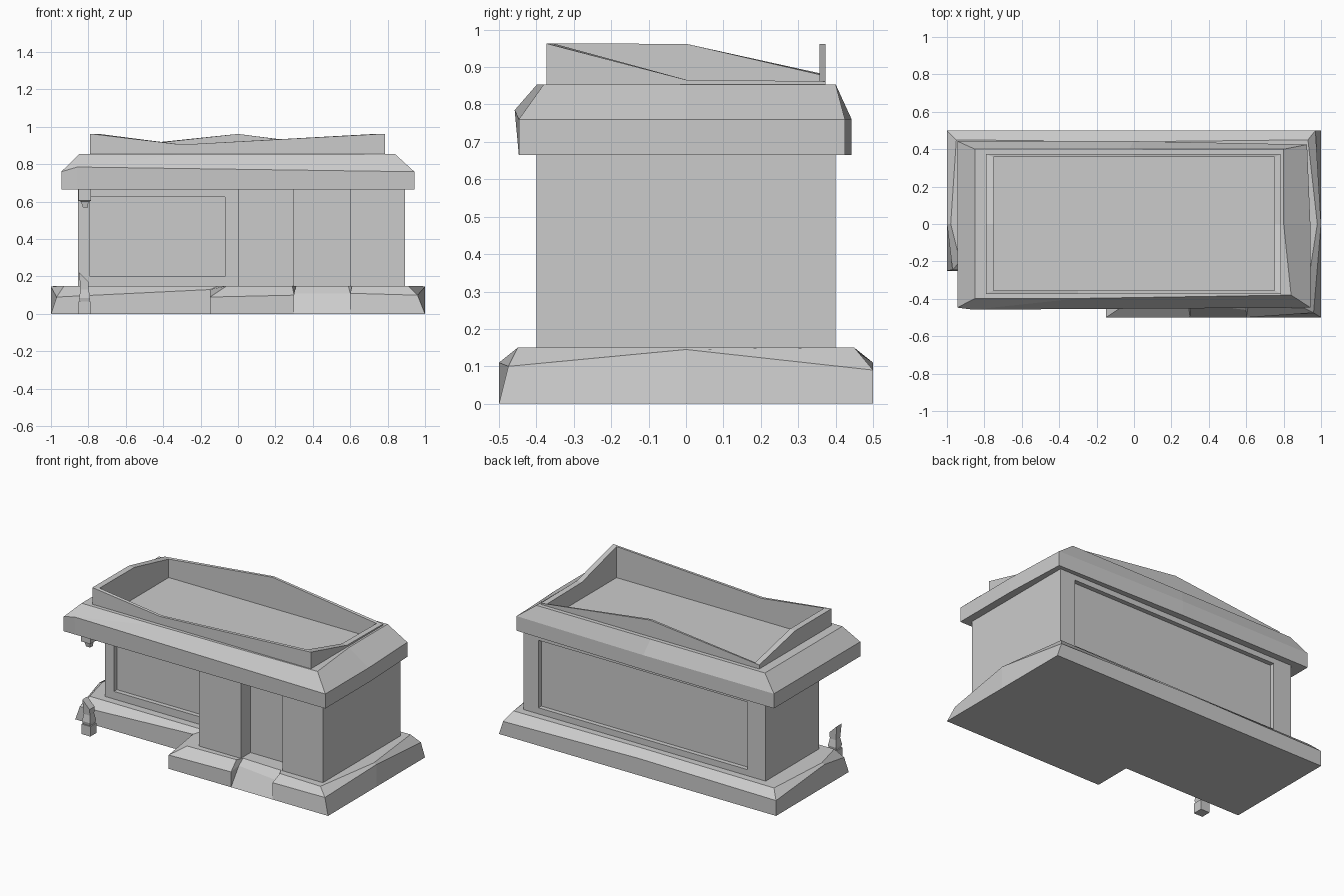
import bpy, bmesh

if "Cube" in bpy.data.objects:
    bpy.data.objects.remove(bpy.data.objects["Cube"])


def loft(name, rings):
    """Skin a list of equal-length point rings and cap both ends."""
    bm = bmesh.new()
    vr = [[bm.verts.new(p) for p in r] for r in rings]
    n = len(rings[0])
    for a, b in zip(vr, vr[1:]):
        for i in range(n):
            j = (i + 1) % n
            bm.faces.new((a[i], a[j], b[j], b[i]))
    bm.faces.new(vr[0][::-1])
    bm.faces.new(vr[-1])
    bmesh.ops.remove_doubles(bm, verts=bm.verts, dist=0.0005)
    bmesh.ops.recalc_face_normals(bm, faces=bm.faces)
    me = bpy.data.meshes.new(name)
    bm.to_mesh(me)
    bm.free()
    ob = bpy.data.objects.new(name, me)
    bpy.context.collection.objects.link(ob)
    return ob


def at(z, pts):
    return [(x, y, z) for x, y in pts]


def rect(x0, x1, y0, y1):
    return [(x0, y0), (x1, y0), (x1, y1), (x0, y1)]


def box(name, x0, x1, y0, y1, z0, z1):
    return loft(name, [at(z0, rect(x0, x1, y0, y1)), at(z1, rect(x0, x1, y0, y1))])


# Chipped plinth: floor outline, worn edge, flat top (front left corner broken away)
floor = [(-1, -.25), (-.15, -.25), (-.15, -.5), (.3, -.5), (.3, -.5), (.6, -.5), (.6, -.5),
         (1, -.5), (1, 0), (1, .5), (0, .5), (-1, .5), (-1, 0)]
worn = [(-.97, -.245, .09), (-.15, -.25, .13), (-.15, -.5, .09), (.3, -.5, .1),
        (.3, -.42, .11), (.6, -.46, .11), (.6, -.5, .11), (.96, -.475, .1), (1, 0, .145),
        (.97, .5, .09), (0, .5, .11), (-1, .5, .1), (-1, 0, .145)]
top = [(-.93, -.2), (-.1, -.2), (-.06, -.44), (.29, -.43), (.31, -.39), (.59, -.4), (.61, -.44),
       (.91, -.45), (.98, 0), (.93, .45), (0, .44), (-.95, .45), (-.98, 0)]
loft("plinth", [at(0, floor), worn, at(.15, top)])

# Chest body with stepped front
plan = [(-.855, -.15), (0, -.15), (0, -.4), (.3, -.4), (.3, -.3), (.6, -.3), (.6, -.4),
        (.893, -.4), (.893, .4), (-.855, .4)]
body = loft("chest_body", [at(.1, plan), at(.67, plan)])

# Sunken panels front and back
for name, dims in (("front_panel_cutter", (-.79, -.07, -.25, -.12, .2, .625)),
                   ("back_panel_cutter", (-.725, .785, .37, .5, .19, .63))):
    cutter = box(name, *dims)
    cutter.hide_render = True
    mod = body.modifiers.new(name, 'BOOLEAN')
    mod.operation = 'DIFFERENCE'
    mod.solver = 'EXACT'
    mod.object = cutter
bpy.context.view_layer.update()
mesh = bpy.data.meshes.new_from_object(body.evaluated_get(bpy.context.evaluated_depsgraph_get()))
body.modifiers.clear()
body.data = mesh
for ob in [o for o in bpy.data.objects if o.name.endswith("cutter")]:
    bpy.data.objects.remove(ob)


# Overhanging cornice and broken parapet around a sunken top, in one loft
def ring(x0, x1, y0, y1, xf=-.3):
    xm = (x0 + x1) / 2
    ym = (y0 + y1) / 2
    return [(x0, y0), (xf, y0), (x1, y0), (x1, ym), (x1, y1), (xm, y1), (x0, y1), (x0, ym)]


outer = ring(-.79, .787, -.373, .373)
inner = ring(-.75, .75, -.355, .357)
heights = [.963, .905, .963, .866, .862, .962, .88, .962]
rim = lambda pts: [(x, y, h) for (x, y), h in zip(pts, heights)]
edge = ring(-.945, .943, -.447, .443, -.86)
edge[4] = (.925, .425)                       # chipped back right corner
lip = at(.76, edge)
lip[1] = (-.86, -.458, .785)                 # bulging front left edge
shoulder = ring(-.85, .8, -.398, .4)
shoulder[2] = (.84, -.38)
loft("cornice_and_parapet", [at(.665, edge), lip, at(.854, shoulder), at(.854, outer),
                             rim(outer), rim(inner), at(.76, inner)])

# Broken corner post: stump on the ground, remnant under the cornice
px, py = -.82, -.365


def tier(r, dx=0.0):
    return rect(px - r + dx, px + r + dx, py - r, py + r)


loft("post_foot", [at(0, tier(.032)), at(.065, tier(.032))])
loft("post_stump", [at(.06, tier(.024)), at(.085, tier(.03)), at(.13, tier(.022)),
                    [(x, y, .215 - (x - px + .022)) for x, y in tier(.026, -.004)]])
loft("post_cap", [at(.57, tier(.014, .004)), at(.6, tier(.02)), at(.605, tier(.034)), at(.67, tier(.034))])
